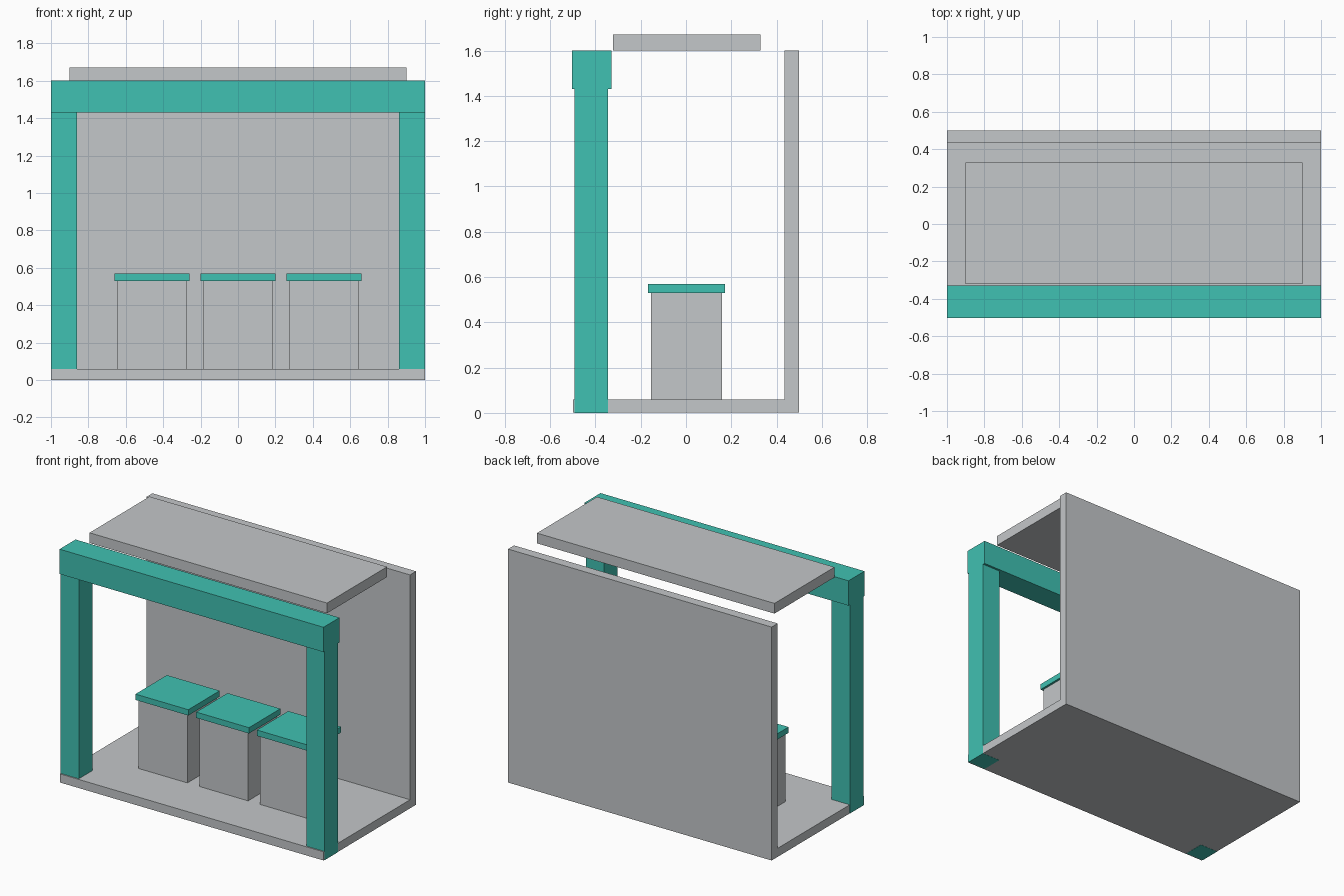
import bpy
import bmesh

cube = bpy.data.objects.get("Cube")
if cube:
    bpy.data.objects.remove(cube, do_unlink=True)


def make_material(name, colour):
    mat = bpy.data.materials.new(name)
    mat.use_nodes = True
    mat.diffuse_color = colour
    mat.node_tree.nodes["Principled BSDF"].inputs["Base Color"].default_value = colour
    return mat


GREY = make_material("light grey", (0.55, 0.57, 0.585, 1))
TEAL = make_material("teal", (0.051, 0.533, 0.445, 1))


def extrude_profile(name, profile, x0, x1, mat):
    """Extrude a closed (y, z) outline along x."""
    bm = bmesh.new()
    face = bm.faces.new([bm.verts.new((x0, y, z)) for y, z in profile])
    result = bmesh.ops.extrude_face_region(bm, geom=[face])
    moved = [v for v in result["geom"] if isinstance(v, bmesh.types.BMVert)]
    bmesh.ops.translate(bm, verts=moved, vec=(x1 - x0, 0, 0))
    bmesh.ops.recalc_face_normals(bm, faces=bm.faces)
    mesh = bpy.data.meshes.new(name)
    bm.to_mesh(mesh)
    bm.free()
    mesh.materials.append(mat)
    obj = bpy.data.objects.new(name, mesh)
    bpy.context.collection.objects.link(obj)
    return obj


def box(name, x, y, z, mat):
    outline = [(y[0], z[0]), (y[1], z[0]), (y[1], z[1]), (y[0], z[1])]
    return extrude_profile(name, outline, x[0], x[1], mat)


FLOOR, BEAM_BASE, TOP = 0.06, 1.43, 1.6
EDGE = 0.999  # shell sits a hair inside the posts so faces never coincide

# Floor and back wall as one L-shaped shell
shell = [(-0.5, 0.001), (0.5, 0.001), (0.5, TOP), (0.435, TOP),
         (0.435, FLOOR), (-0.5, FLOOR)]
extrude_profile("floor_and_back_wall", shell, -EDGE, EDGE, GREY)

# Front frame: two posts and a beam
for side, x in (("left", (0.862, 1)), ("right", (-1, -0.862))):
    box(side + "_post", x, (-0.492, -0.345), (0, BEAM_BASE), TEAL)
box("front_beam", (-1, 1), (-0.503, -0.33), (BEAM_BASE, TOP), TEAL)

# Roof panel
box("roof_panel", (-0.9, 0.9), (-0.322, 0.328), (TOP, 1.67), GREY)

# Row of stools
for place, cx in (("right", -0.46), ("middle", 0), ("left", 0.46)):
    box(place + "_stool_body", (cx - 0.185, cx + 0.185), (-0.155, 0.16), (FLOOR, 0.53), GREY)
    box(place + "_stool_seat", (cx - 0.2, cx + 0.2), (-0.167, 0.173), (0.53, 0.57), TEAL)
